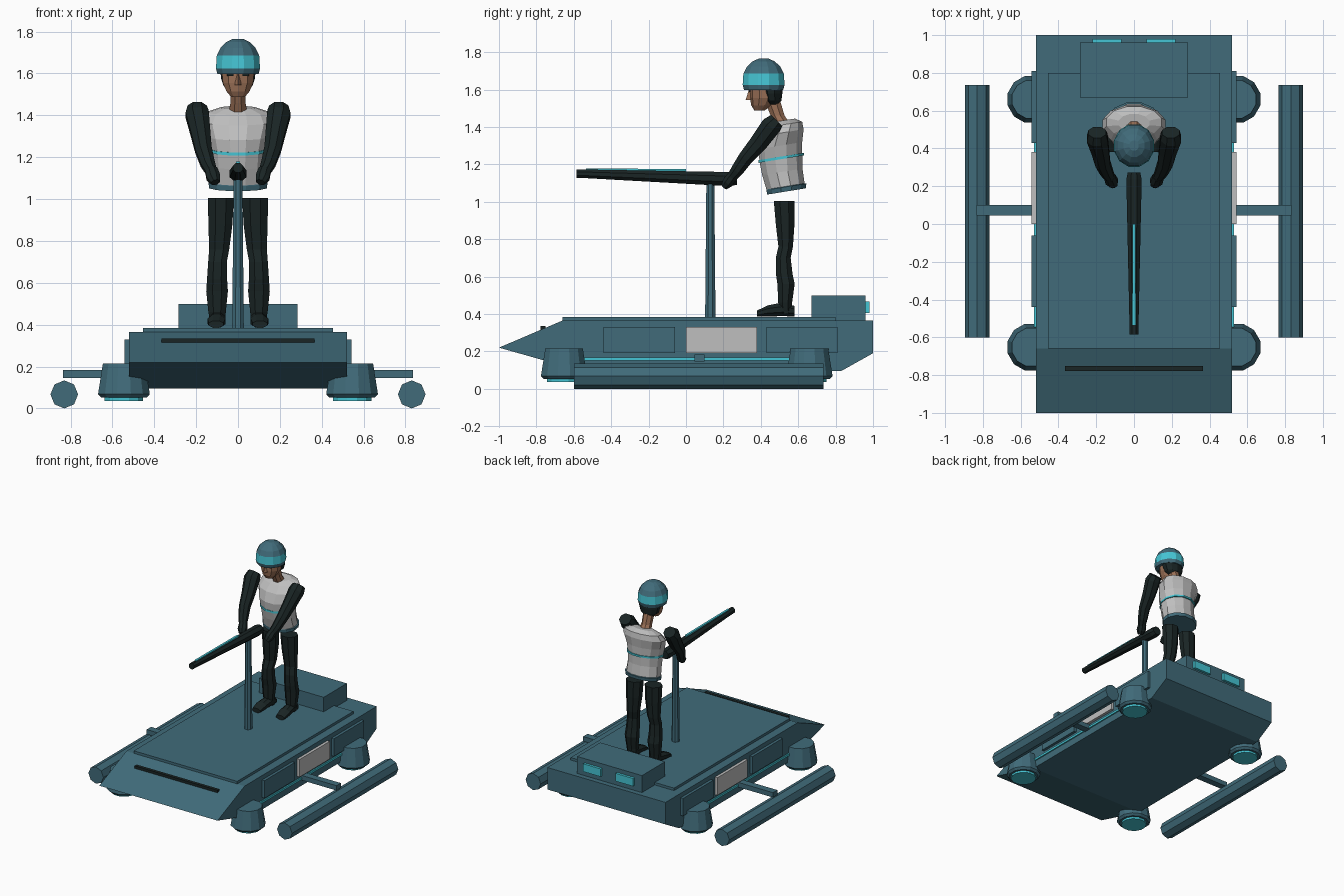
import bpy, bmesh, math
from mathutils import Vector


def material(name, color):
    m = bpy.data.materials.new(name)
    m.diffuse_color = (*color, 1)
    return m


TEAL = material("slate teal", (0.052, 0.148, 0.195))
DARK = material("near black", (0.010, 0.018, 0.018))
CYAN = material("bright cyan", (0.06, 0.56, 0.66))
GREY = material("light grey", (0.52, 0.52, 0.52))
SKIN = material("skin", (0.33, 0.165, 0.095))


def finish(name, bm, mats):
    bmesh.ops.recalc_face_normals(bm, faces=bm.faces)
    mesh = bpy.data.meshes.new(name)
    bm.to_mesh(mesh)
    bm.free()
    for m in mats:
        mesh.materials.append(m)
    ob = bpy.data.objects.new(name, mesh)
    bpy.context.collection.objects.link(ob)
    return ob


def box(name, x, y, z, mat):
    """Box from three (low, high) ranges."""
    bm = bmesh.new()
    bmesh.ops.create_cube(bm, size=1)
    for v in bm.verts:
        v.co = [r[0] + (c + 0.5) * (r[1] - r[0]) for c, r in zip(v.co, (x, y, z))]
    return finish(name, bm, [mat])


def tube(name, rings, n, mats, normal=None, turn=0.0):
    """Loft through rings (x, y, z, width radius, depth radius); one material per band."""
    if not isinstance(mats, list):
        mats = [mats]
    bm = bmesh.new()
    pts = [Vector(r[:3]) for r in rings]
    loops = []
    for i, r in enumerate(rings):
        t = Vector(normal) if normal else pts[min(i + 1, len(pts) - 1)] - pts[max(i - 1, 0)]
        t.normalize()
        u = (Vector((1, 0, 0)) - t * t.x).normalized()
        v = t.cross(u)
        loops.append([])
        for k in range(n):
            a = (k + turn) * math.tau / n
            loops[-1].append(bm.verts.new(pts[i] + u * r[3] * math.cos(a) + v * r[4] * math.sin(a)))
    for i in range(len(loops) - 1):
        for k in range(n):
            j = (k + 1) % n
            f = bm.faces.new((loops[i][k], loops[i][j], loops[i + 1][j], loops[i + 1][k]))
            f.material_index = min(i, len(mats) - 1)
    bm.faces.new(loops[0][::-1])
    bm.faces.new(loops[-1]).material_index = len(mats) - 1
    return finish(name, bm, mats)


UP = (0, 0, 1)

# hull: side profile extruded across the width
profile = [(-1, .22), (-.66, .365), (1, .365), (1, .19), (.83, .095), (-.56, .095)]
bm = bmesh.new()
base = bm.faces.new([bm.verts.new((-.52, y, z)) for y, z in profile])
ext = bmesh.ops.extrude_face_region(bm, geom=[base])["geom"]
bmesh.ops.translate(bm, vec=(1.04, 0, 0), verts=[g for g in ext if isinstance(g, bmesh.types.BMVert)])
finish("hull", bm, [TEAL])

# deck, nose slot, rear locker
box("deck_plate", (-.455, .455), (-.66, .80), (.36, .385), TEAL)
box("nose_slot", (-.365, .365), (-.778, -.752), (.305, .335), DARK)
box("rear_locker", (-.285, .285), (.67, .96), (.36, .50), TEAL)

for s, side in ((-1, "left"), (1, "right")):
    def span(a, b):
        return tuple(sorted((s * a, s * b)))

    # hull side details
    for y0, mat, part in ((-.44, TEAL, "front"), (0, GREY, "middle"), (.43, TEAL, "rear")):
        box(f"{part}_side_panel_{side}", span(.51, .542), (y0, y0 + .38), (.19, .33), mat)
    box(f"side_light_strip_{side}", span(.51, .53), (-.55, .55), (.15, .167), CYAN)
    box(f"rear_light_{side}", span(.065, .22), (.95, .98), (.405, .467), CYAN)

    # hover pods with glowing undersides
    for y, end in ((-.652, "front"), (.66, "rear")):
        x = s * .545
        tube(f"{end}_hover_pod_{side}", [(x, y, .052, .112, .112), (x, y, .068, .128, .128),
             (x, y, .215, .104, .104)], 12, TEAL, UP, .5)
        tube(f"{end}_pod_glow_{side}", [(x, y, .036, .095, .095), (x, y, .06, .095, .095)],
             12, CYAN, UP, .5)

    # outrigger and its spar
    tube(f"outrigger_{side}", [(s * .83, -.60, .067, .066, .067), (s * .83, .735, .067, .066, .067)],
         8, TEAL, (0, 1, 0))
    box(f"outrigger_spar_{side}", span(.50, .835), (.045, .10), (.145, .183), TEAL)

    # legs and boots
    tube(f"leg_{side}", [(s * .095, .535, .40, .038, .032), (s * .10, .53, .46, .045, .04),
                         (s * .10, .535, .56, .056, .05), (s * .10, .525, .615, .052, .048),
                         (s * .098, .52, .70, .048, .043), (s * .09, .533, .76, .052, .042),
                         (s * .084, .53, .88, .062, .054), (s * .082, .525, 1.005, .067, .06)],
         8, DARK, UP, .5)
    tube(f"boot_{side}", [(s * .105, .38, .402, .038, .018), (s * .103, .44, .417, .046, .032),
                          (s * .097, .52, .425, .04, .04), (s * .095, .58, .415, .034, .03)],
         8, DARK, (0, 1, 0), .5)

    # bent arm with gloved hand
    tube(f"arm_{side}", [(s * .195, .485, 1.435, .05, .045), (s * .195, .455, 1.405, .06, .058),
                         (s * .178, .385, 1.31, .05, .052), (s * .165, .32, 1.235, .043, .043),
                         (s * .145, .275, 1.17, .037, .037), (s * .125, .24, 1.125, .028, .027)],
         8, DARK, None, .5)
    tube(f"hand_{side}", [(s * .128, .25, 1.14, .032, .03), (s * .118, .225, 1.105, .036, .033),
                          (s * .108, .205, 1.08, .024, .02)], 8, DARK, None, .5)

    # eye
    box(f"eye_{side}", span(.022, .052), (.338, .346), (1.588, 1.60), DARK)

# gun post, barrel and glowing strip
tube("gun_post", [(0, .13, .38, .03, .03), (0, .13, 1.10, .023, .023)], 8, TEAL, UP, .5)
tube("gun_barrel", [(0, .272, 1.122, .036, .034), (0, .235, 1.121, .044, .041),
                    (0, -.53, 1.149, .026, .025), (0, -.585, 1.15, .025, .025)], 8, DARK,
     (0, 1, 0), .5)
tube("barrel_light_strip", [(0, 0, 1.166, .012, .012), (0, -.535, 1.17, .012, .012)], 4, CYAN,
     (0, 1, 0), .5)

# torso: hip rim then vest, rings leaning with the body
LEAN = (0, -.16, .987)
tube("torso", [(0, .537, 1.055, .142, .108), (0, .537, 1.08, .146, .112), (0, .532, 1.082, .138, .107),
               (0, .515, 1.16, .132, .113), (0, .507, 1.235, .136, .120), (0, .505, 1.30, .152, .122),
               (0, .522, 1.37, .174, .112), (0, .54, 1.415, .15, .085), (0, .535, 1.437, .085, .05)],
     12, [TEAL, TEAL, GREY], LEAN, .5)
tube("belt", [(0, .51, 1.228, .142, .127), (0, .51, 1.242, .142, .127)], 12, CYAN, LEAN, .5)

# neck, head, nose, hair
tube("neck", [(0, .525, 1.40, .05, .048), (0, .49, 1.46, .039, .04), (0, .455, 1.56, .042, .046)],
     8, SKIN, UP, .5)
tube("head", [(0, .392, 1.487, .034, .026), (0, .405, 1.515, .058, .056), (0, .415, 1.555, .076, .073),
              (0, .42, 1.63, .083, .08)], 10, SKIN, UP, .5)
tube("nose", [(0, .345, 1.545, .016, .026), (0, .35, 1.605, .006, .012)], 4, SKIN, UP)
tube("hair", [(0, .465, 1.52, .045, .03), (0, .46, 1.54, .072, .05), (0, .455, 1.58, .086, .06),
              (0, .45, 1.62, .088, .065)], 10, DARK, UP, .5)

# helmet with a bright band all round
tube("helmet", [(0, .415, 1.597, .102, .108), (0, .415, 1.625, .109, .116), (0, .415, 1.685, .105, .112),
                (0, .415, 1.722, .087, .093), (0, .415, 1.75, .058, .062), (0, .415, 1.765, .026, .028)],
     12, [TEAL, CYAN, TEAL], UP, .5)
